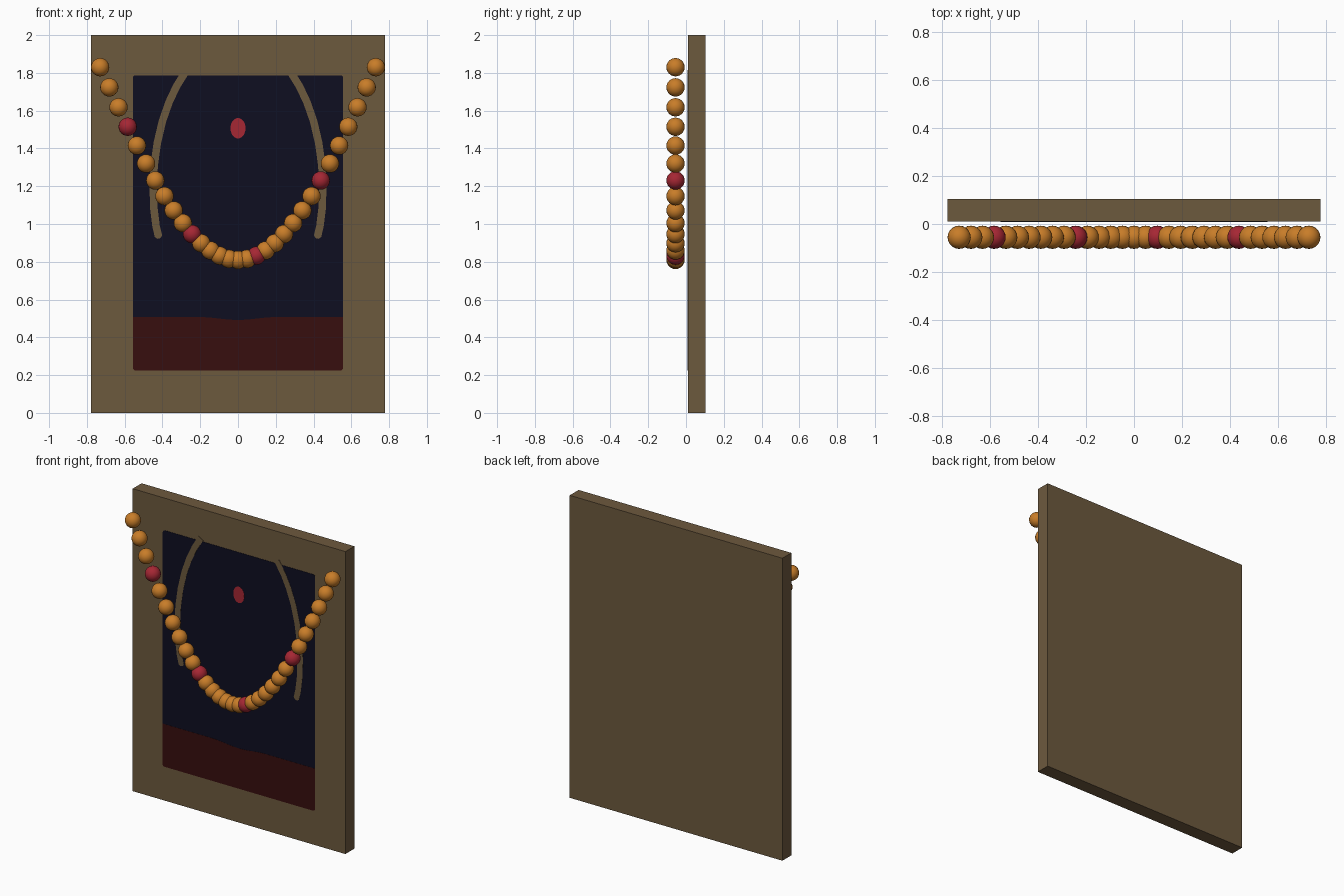
import bpy, bmesh, math
from mathutils import Vector

if "Cube" in bpy.data.objects:
    bpy.data.objects.remove(bpy.data.objects["Cube"])


def material(name, rgb):
    m = bpy.data.materials.new(name)
    m.diffuse_color = (*rgb, 1)
    m.use_nodes = True
    m.node_tree.nodes["Principled BSDF"].inputs["Base Color"].default_value = m.diffuse_color
    return m


WOOD = material("brown wood", (0.152, 0.100, 0.048))
NAVY = material("dark navy", (0.0045, 0.0045, 0.0150))
MAROON = material("dark maroon", (0.039, 0.0045, 0.0045))
AMBER = material("amber", (0.58, 0.205, 0.022))
RED = material("crimson", (0.38, 0.020, 0.034))

FRONT = 0.011            # y of the board's front face
PANEL_X, PANEL_LOW, PANEL_TOP = 0.557, 0.225, 1.787


def finish(bm, name, mat):
    bmesh.ops.recalc_face_normals(bm, faces=bm.faces)
    me = bpy.data.meshes.new(name)
    bm.to_mesh(me)
    bm.free()
    me.materials.append(mat)
    ob = bpy.data.objects.new(name, me)
    bpy.context.collection.objects.link(ob)
    return ob


def plate(name, outline, mat, back, front):
    """Extrude an x/z outline between two y depths."""
    bm = bmesh.new()
    face = bm.faces.new([bm.verts.new((x, back, z)) for x, z in outline])
    ext = bmesh.ops.extrude_face_region(bm, geom=[face], use_keep_orig=True)
    verts = [g for g in ext["geom"] if isinstance(g, bmesh.types.BMVert)]
    bmesh.ops.translate(bm, verts=verts, vec=(0, front - back, 0))
    return finish(bm, name, mat)


def corner(cx, cz, start, r=0.014, steps=4):
    """Quarter-circle corner, counter-clockwise from a start angle in degrees."""
    angles = [math.radians(start + 90 * i / steps) for i in range(steps + 1)]
    return [(cx + r * math.cos(a), cz + r * math.sin(a)) for a in angles]


# Wooden board
plate("board", [(-0.778, 0), (0.778, 0), (0.778, 2), (-0.778, 2)], WOOD, 0.104, FRONT)

# Painted navy panel with slightly rounded corners
ix, lo, hi = PANEL_X - 0.014, PANEL_LOW + 0.014, PANEL_TOP - 0.014
bottom = corner(-ix, lo, 180) + corner(ix, lo, 270)
plate("panel", bottom + corner(ix, hi, 0) + corner(-ix, hi, 90), NAVY, FRONT, FRONT - 0.002)

# Maroon lower band with a shallow dip in its top edge
dip = [(0.2 - 0.4 * i / 16, 0.507 - 0.0075 * (1 - math.cos(2 * math.pi * i / 16)))
       for i in range(17)]
plate("lower_band", bottom + [(PANEL_X, 0.507)] + dip + [(-PANEL_X, 0.507)],
      MAROON, FRONT, FRONT - 0.003)

# Red oval mark
plate("oval_mark", [(0.04 * math.cos(a), 1.507 + 0.054 * math.sin(a))
                    for a in (math.tau * i / 32 for i in range(32))],
      RED, FRONT, FRONT - 0.003)

# Curved wood-coloured stripes, mirrored left and right
path = [Vector(p) for p in [(0.278, 1.805), (0.325, 1.73), (0.365, 1.645), (0.40, 1.545),
                            (0.427, 1.43), (0.444, 1.31), (0.449, 1.20), (0.445, 1.08),
                            (0.434, 0.99), (0.421, 0.935)]]
HALF = 0.020
left_edge, right_edge = [], []
for i, p in enumerate(path):
    t = (path[min(i + 1, len(path) - 1)] - path[max(i - 1, 0)]).normalized()
    n = Vector((-t.y, t.x)) * HALF
    left_edge.append(p - n)
    right_edge.append(p + n)
tip = path[-1] + t * 0.012
stripe = left_edge + [tip - n * 0.4, tip + n * 0.4] + right_edge[::-1]
for side, label in ((-1, "left"), (1, "right")):
    plate(label + "_stripe", [(side * p.x, p.y) for p in stripe],
          WOOD, FRONT, FRONT - 0.003)

# Hanging bead garland, every seventh bead red
COUNT = 31
for i in range(COUNT):
    u = 2 * i / (COUNT - 1) - 1
    z = 1.83 - 1.02 * math.cos(u * math.pi / 2)
    bm = bmesh.new()
    bmesh.ops.create_uvsphere(bm, u_segments=20, v_segments=12, radius=0.0485)
    for f in bm.faces:
        f.smooth = True
    bead = finish(bm, f"bead_{i + 1}", RED if i % 7 == 3 else AMBER)
    bead.location = (0.73 * u, -0.0555, z)
